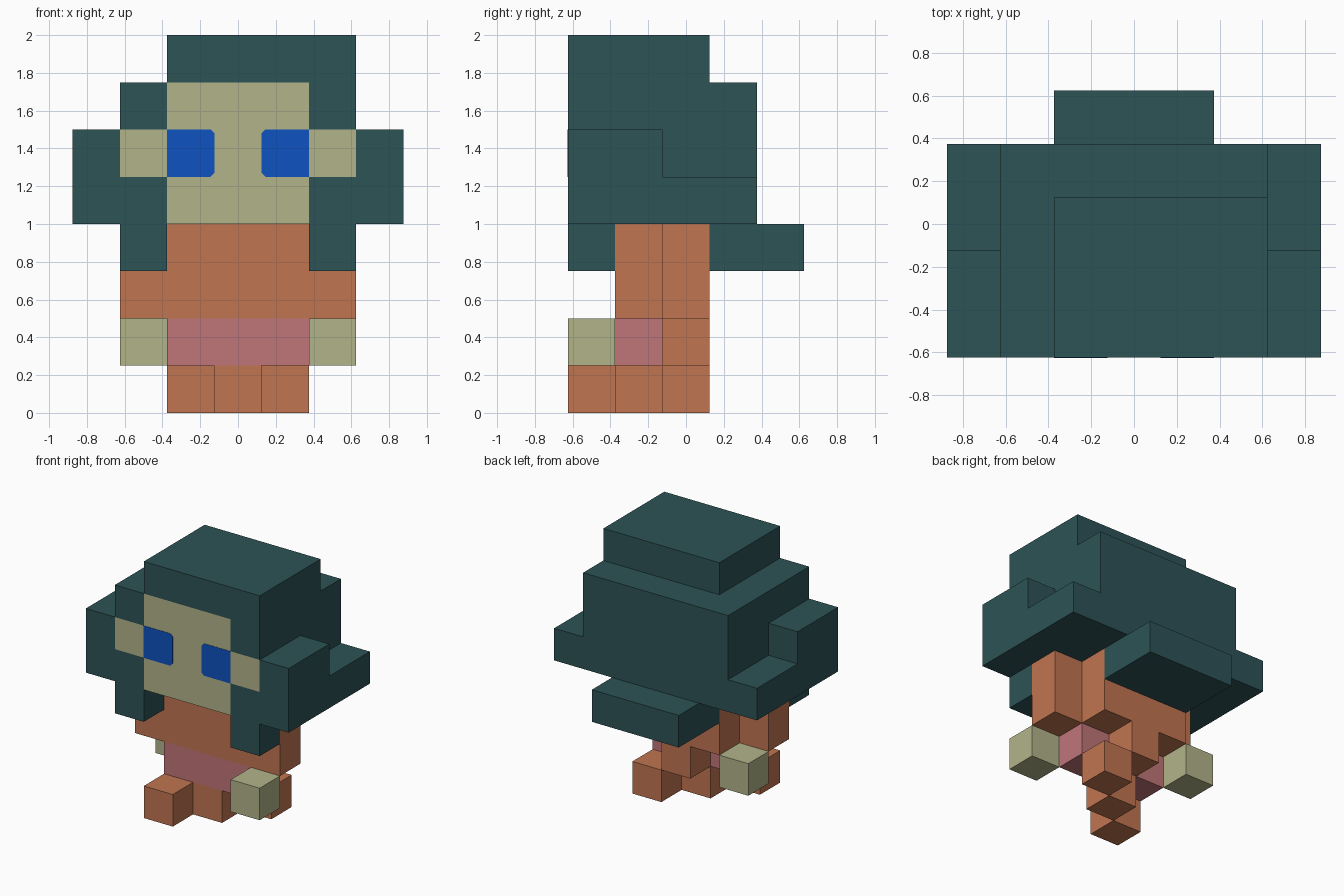
import bpy
import bmesh
from math import radians
from mathutils import Vector

cube = bpy.data.objects.get("Cube")
if cube:
    bpy.data.objects.remove(cube, do_unlink=True)

U = 0.25                              # size of one block
ORIGIN = Vector((-0.875, -0.625, 0))  # corner of the block grid


def material(name, hex_code):
    def linear(v):
        return v / 12.92 if v <= 0.04045 else ((v + 0.055) / 1.055) ** 2.4
    rgb = [linear(int(hex_code[i:i + 2], 16) / 255) for i in (0, 2, 4)]
    mat = bpy.data.materials.new(name)
    mat.use_nodes = True
    mat.diffuse_color = (*rgb, 1)
    mat.node_tree.nodes["Principled BSDF"].inputs["Base Color"].default_value = (*rgb, 1)
    return mat


TEAL = material("dark_teal", "2D5356")
CREAM = material("cream", "B2B48A")
ORANGE = material("terracotta", "C07551")
PINK = material("dusty_pink", "C07579")
BLUE = material("bright_blue", "0F52C0")


def cells(*boxes):
    """Block cells covered by boxes of inclusive x, y and z index ranges."""
    return {(x, y, z) for (x0, x1), (y0, y1), (z0, z1) in boxes
            for x in range(x0, x1 + 1)
            for y in range(y0, y1 + 1)
            for z in range(z0, z1 + 1)}


def mirrored(*boxes):
    """The boxes together with their copies across the middle column."""
    return list(boxes) + [((6 - b, 6 - a), y, z) for (a, b), y, z in boxes]


parts = {
    # head with crown, side locks and front locks
    "head": (TEAL, cells(
        ((2, 5), (0, 2), (7, 7)), ((1, 5), (0, 3), (4, 6)),
        *mirrored(((0, 0), (0, 1), (5, 5)), ((0, 0), (0, 3), (4, 4)),
                  ((1, 1), (0, 0), (3, 3))))),
    "hair_tail": (TEAL, cells(((2, 4), (3, 4), (3, 3)))),
    # torso and clothing
    "torso": (ORANGE, cells(((2, 4), (1, 2), (2, 3)))),
    "belt": (PINK, cells(((2, 4), (1, 1), (1, 1)))),
    "back_flap": (ORANGE, cells(((3, 3), (2, 2), (1, 1)))),
    # arms in mid swing
    "left_sleeve": (ORANGE, cells(((5, 5), (1, 1), (2, 3)))),
    "right_sleeve": (ORANGE, cells(((1, 1), (1, 1), (2, 3)))),
    "left_hand": (CREAM, cells(((5, 5), (0, 0), (1, 1)))),
    "right_hand": (CREAM, cells(((1, 1), (2, 2), (1, 1)))),
    # legs in mid stride
    "right_foot": (ORANGE, cells(((2, 2), (0, 0), (0, 0)))),
    "middle_leg": (ORANGE, cells(((3, 3), (1, 1), (0, 0)))),
    "left_foot": (ORANGE, cells(((4, 4), (2, 2), (0, 0)))),
}
solid = set().union(*(c for _, c in parts.values()))
face_skin = cells(((2, 4), (0, 0), (4, 6)), ((1, 5), (0, 0), (5, 5)))


def add_object(name, bm, mats):
    mesh = bpy.data.meshes.new(name)
    bm.to_mesh(mesh)
    bm.free()
    for mat in mats:
        mesh.materials.append(mat)
    obj = bpy.data.objects.new(name, mesh)
    bpy.context.collection.objects.link(obj)
    return obj


def build_part(name, mat, blocks):
    """Outer skin of a block set, with flat regions merged."""
    bm = bmesh.new()
    for cell in sorted(blocks):
        for axis in range(3):
            for side in (0, 1):
                near = list(cell)
                near[axis] += 2 * side - 1
                if tuple(near) in solid:
                    continue
                u, v = (axis + 1) % 3, (axis + 2) % 3
                corners = []
                for du, dv in ((0, 0), (1, 0), (1, 1), (0, 1)):
                    p = Vector(cell)
                    p[axis] += side
                    p[u] += du
                    p[v] += dv
                    corners.append(bm.verts.new(ORIGIN + p * U))
                face = bm.faces.new(corners if side else corners[::-1])
                # front skin of the face area
                if axis == 1 and side == 0 and cell in face_skin:
                    face.material_index = 1
    bmesh.ops.remove_doubles(bm, verts=bm.verts[:], dist=0.001)
    bmesh.ops.dissolve_limit(bm, angle_limit=radians(1), verts=bm.verts[:],
                             edges=bm.edges[:], delimit={'MATERIAL'})
    add_object(name, bm, [mat, CREAM] if name == "head" else [mat])


for part_name, (part_mat, part_cells) in parts.items():
    build_part(part_name, part_mat, part_cells)

# eyes: thin plates with softened inner corners
for eye_name, s in (("left_eye", 1), ("right_eye", -1)):
    bm = bmesh.new()
    y, inner, outer, low, high, r = -0.628, 0.125, 0.375, 1.25, 1.5, 0.02
    outline = [(outer, low), (outer, high), (inner + r, high), (inner, high - r),
               (inner, low + r), (inner + r, low)]
    plate = bm.faces.new([bm.verts.new((s * x, y, z)) for x, z in outline])
    sides = bmesh.ops.extrude_face_region(bm, geom=[plate])["geom"]
    bmesh.ops.translate(bm, vec=(0, 0.004, 0),
                        verts=[g for g in sides if isinstance(g, bmesh.types.BMVert)])
    bmesh.ops.recalc_face_normals(bm, faces=bm.faces[:])
    add_object(eye_name, bm, [BLUE])
